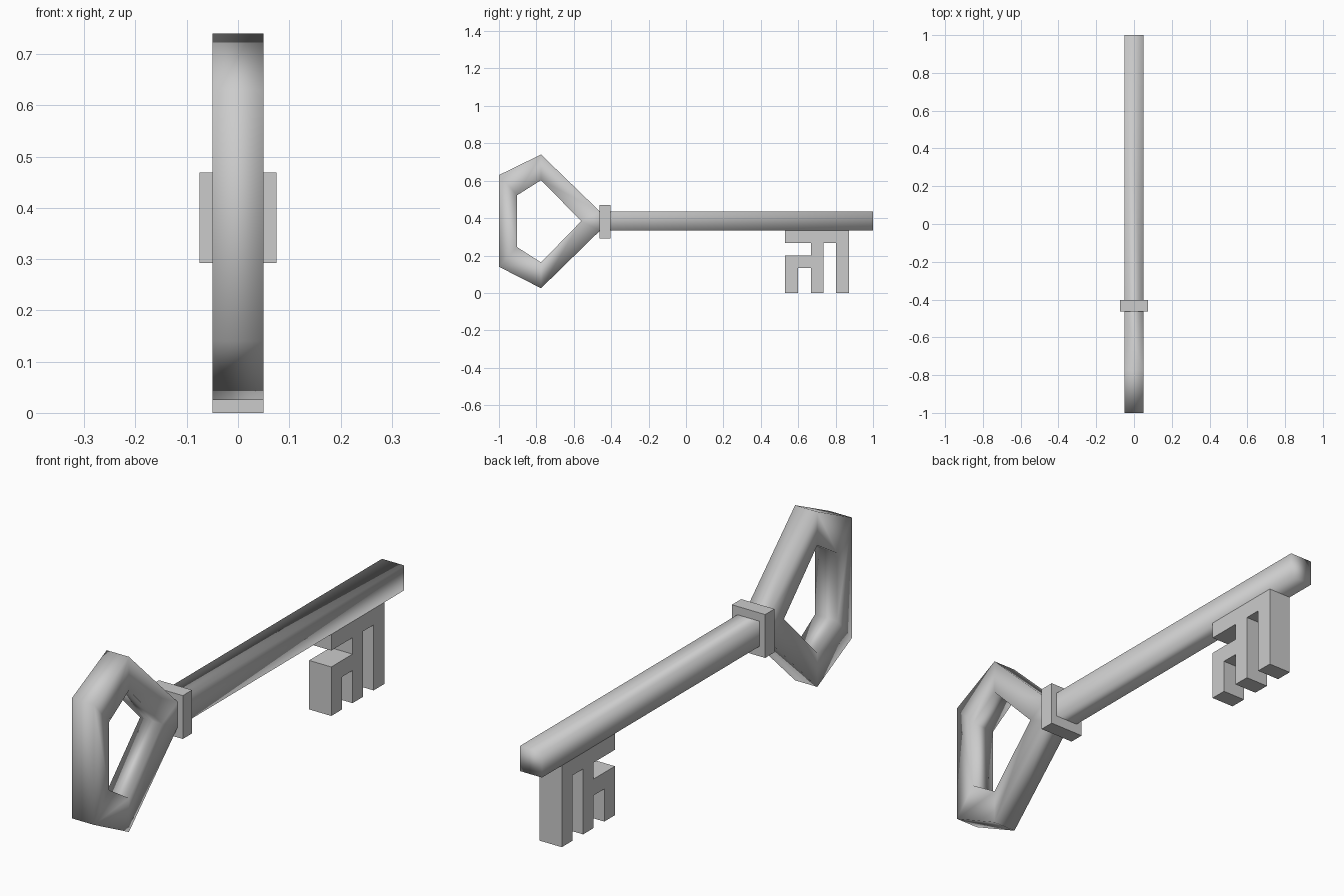
import bpy
import bmesh

if "Cube" in bpy.data.objects:
    bpy.data.objects.remove(bpy.data.objects["Cube"])

HALF = 0.05  # half thickness of the key along x


def plate(name, pts, faces, half, smooth=False):
    """Extrude a flat (y, z) layout of faces symmetrically along x."""
    bm = bmesh.new()
    verts = [bm.verts.new((-half, y, z)) for y, z in pts]
    flat = [bm.faces.new([verts[i] for i in f]) for f in faces]
    ext = bmesh.ops.extrude_face_region(bm, geom=flat, use_keep_orig=True)
    moved = [g for g in ext["geom"] if isinstance(g, bmesh.types.BMVert)]
    bmesh.ops.translate(bm, verts=moved, vec=(2 * half, 0, 0))
    bmesh.ops.recalc_face_normals(bm, faces=bm.faces)
    for f in bm.faces:
        f.smooth = smooth
    mesh = bpy.data.meshes.new(name)
    bm.to_mesh(mesh)
    bm.free()
    ob = bpy.data.objects.new(name, mesh)
    bpy.context.collection.objects.link(ob)
    return ob


# Pentagonal bow flowing into the square shaft, softly shaded
outer = [(-0.46, 0.435), (-0.775, 0.74), (-1, 0.63),
         (-1, 0.14), (-0.775, 0.025), (-0.46, 0.333)]
inner = [(-0.56, 0.384), (-0.775, 0.603), (-0.903, 0.522),
         (-0.903, 0.245), (-0.775, 0.163)]
tip = [(1, 0.333), (1, 0.435)]
ring = [(0, 1, 7, 6), (1, 2, 8, 7), (2, 3, 9, 8), (3, 4, 10, 9),
        (4, 5, 6, 10), (5, 0, 6)]
plate("bow_and_shaft", outer + inner + tip, ring + [(0, 5, 11, 12)], HALF, True)

# Square collar between bow and shaft
collar = [(-0.463, 0.292), (-0.403, 0.292), (-0.403, 0.469), (-0.463, 0.469)]
plate("collar", collar, [(0, 1, 2, 3)], 0.075)

# Toothed bit under the shaft end
bit = [(0.53, 0.333), (0.53, 0.267), (0.667, 0.267), (0.667, 0.2),
       (0.53, 0.2), (0.53, 0), (0.598, 0), (0.598, 0.133), (0.667, 0.133),
       (0.667, 0), (0.735, 0), (0.735, 0.267), (0.803, 0.267),
       (0.803, 0), (0.872, 0), (0.872, 0.333)]
plate("bit", bit, [tuple(range(len(bit)))], HALF)
